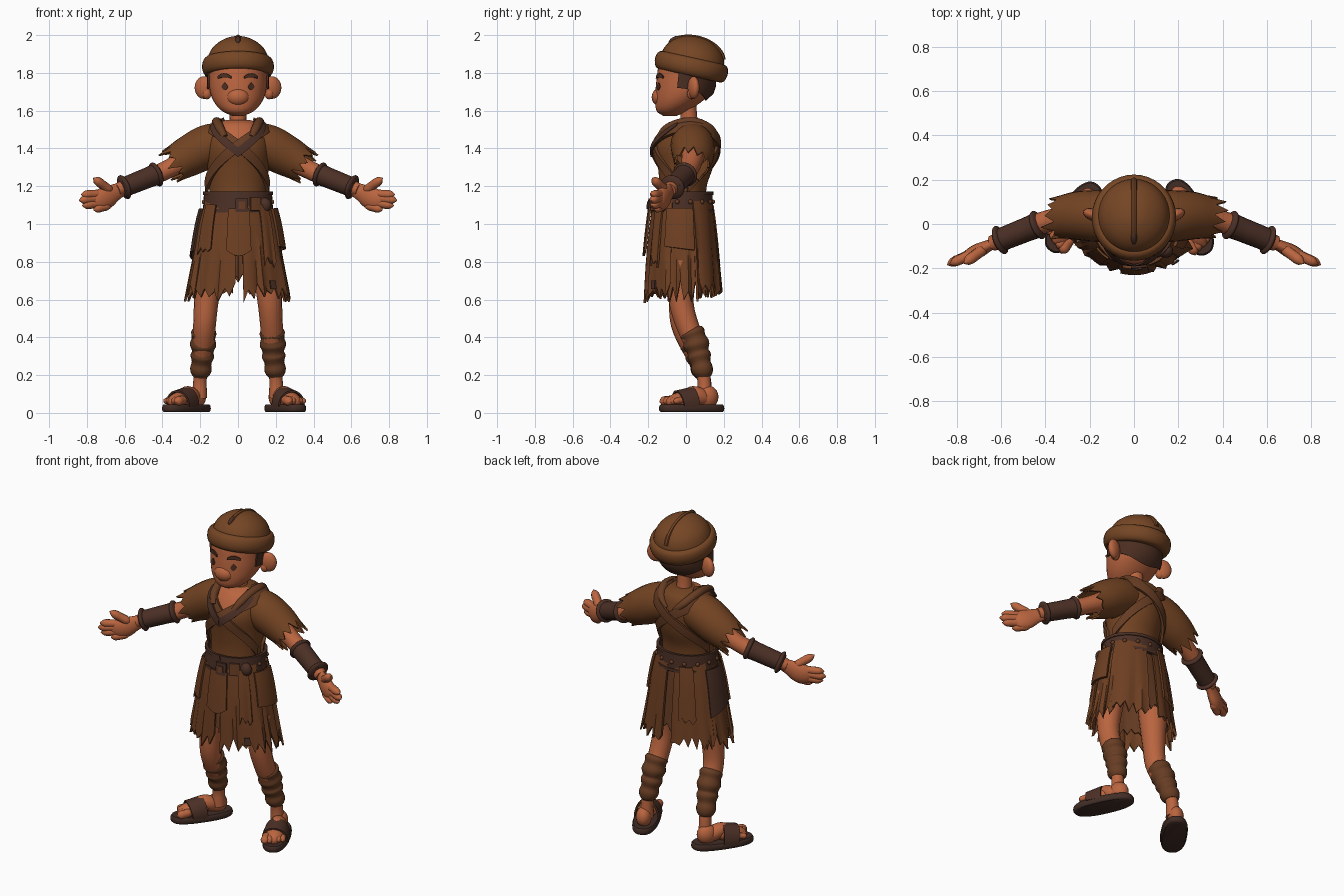
import bpy
import random
from math import sin, cos, pi, radians, copysign
from mathutils import Vector, Matrix

random.seed(4)
if "Cube" in bpy.data.objects:
    bpy.data.objects.remove(bpy.data.objects["Cube"])
parts = []


def material(name, *rgb):
    m = bpy.data.materials.new(name)
    m.use_nodes = True
    m.diffuse_color = (*rgb, 1)
    m.node_tree.nodes["Principled BSDF"].inputs["Base Color"].default_value = (*rgb, 1)
    return m


skin = material("skin", .49, .13, .05)
shirt_brown = material("shirt brown", .17, .056, .016)
skirt_brown = material("skirt brown", .155, .05, .016)
hat_brown = material("hat brown", .18, .061, .018)
strap_brown = material("strap brown", .135, .046, .017)
leather = material("dark leather", .071, .029, .019)
sole_dark = material("sole dark", .054, .026, .019)
hair_dark = material("hair dark", .07, .027, .015)


def make(name, verts, faces, mat, thick=0, matrix=None):
    mesh = bpy.data.meshes.new(name)
    mesh.from_pydata(verts, [], faces)
    mesh.materials.append(mat)
    obj = bpy.data.objects.new(name, mesh)
    bpy.context.collection.objects.link(obj)
    if matrix:
        obj.matrix_world = matrix
    if thick:
        mod = obj.modifiers.new("thickness", 'SOLIDIFY')
        mod.thickness, mod.offset = thick, 1
    parts.append(obj)
    return obj


def sample(table, key):
    """Smooth interpolation of table rows, whose first entry is the key."""
    last = len(table) - 1
    i = max([k for k in range(last) if table[k][0] <= key], default=0)
    p, q = table[i], table[i + 1]
    a, b = table[max(i - 1, 0)], table[min(i + 2, last)]
    h = q[0] - p[0]
    t = (key - p[0]) / h
    out = []
    for k in range(1, len(p)):
        m = (q[k] - a[k]) / (q[0] - a[0]) * h
        n = (b[k] - p[k]) / (b[0] - p[0]) * h
        d = q[k] - p[k]
        out.append(p[k] + t * (m + t * ((3 * d - 2 * m - n) + t * (m + n - 2 * d))))
    return out


def surf(table, deg, z, off=0, power=1):
    """Point on an oval body; angle zero is the front, positive turns to +x."""
    cy, rx, ry = sample(table, z)
    s, c = sin(radians(deg)), cos(radians(deg))
    s, c = copysign(abs(s) ** power, s), copysign(abs(c) ** power, c)
    return Vector(((rx + off) * s, cy - (ry + off) * c, z))


def loft(name, table, mat, steps=4, segs=36, power=1, matrix=None):
    keys = [a[0] + (b[0] - a[0]) * k / steps for a, b in zip(table, table[1:]) for k in range(steps)]
    keys.append(table[-1][0])
    verts = [surf(table, 360 * i / segs, z, 0, power) for z in keys for i in range(segs)]
    faces = [(r * segs + i, r * segs + (i + 1) % segs, (r + 1) * segs + (i + 1) % segs, (r + 1) * segs + i)
             for r in range(len(keys) - 1) for i in range(segs)]
    faces += [list(range(segs))[::-1], [len(verts) - segs + i for i in range(segs)]]
    return make(name, verts, faces, mat, 0, matrix)


def panel(name, table, a0, a1, top, bottom, off, mat, thick=.012, cols=12, rows=6, rag=0, matrix=None):
    """Cloth or leather sheet on an oval body; edges may be functions, rag tears and folds the hem."""
    verts = []
    for i in range(cols + 1):
        t = i / cols
        hi = top(t) if callable(top) else top
        lo = bottom(t) if callable(bottom) else bottom
        lo += rag * (random.random() if i % 2 else -random.random())
        fold = rag * random.uniform(-.2, .2)
        verts += [surf(table, a0 + (a1 - a0) * t, hi + (lo - hi) * j / rows, off + fold * j / rows)
                  for j in range(rows + 1)]
    n = rows + 1
    faces = [(i * n + j, i * n + j + 1, i * n + n + j + 1, i * n + n + j)
             for i in range(cols) for j in range(rows)]
    return make(name, verts, faces, mat, thick, matrix)


def tube(name, pts, mat, ref=(0, 0, 1), segs=16, flat=1, rag=0, matrix=None):
    """Round limb through (x, y, z, radius) points; rag tears the open far end."""
    table = [(i, *p) for i, p in enumerate(pts)]
    count = 4 * (len(pts) - 1)
    verts, faces = [], []
    for k in range(count + 1):
        x, y, z, r = sample(table, k / 4)
        t = (Vector(sample(table, k / 4 + .05)[:3]) - Vector(sample(table, k / 4 - .05)[:3])).normalized()
        u = t.cross(Vector(ref)).normalized()
        v = u.cross(t)
        for i in range(segs):
            a = 2 * pi * i / segs
            tear = rag * random.random() * (1 if i % 2 else -1) if k == count else 0
            verts.append(Vector((x, y, z)) + u * (r * flat * cos(a)) + v * (r * sin(a)) + t * tear)
    for k in range(count):
        for i in range(segs):
            j = (i + 1) % segs
            faces.append((k * segs + i, (k + 1) * segs + i, (k + 1) * segs + j, k * segs + j))
    if not rag:
        faces += [list(range(segs)), [count * segs + i for i in range(segs)][::-1]]
    return make(name, verts, faces, mat, .01 if rag else 0, matrix)


def spine(a, b, radii):
    a, b = Vector(a), Vector(b)
    return [(*a.lerp(b, i / (len(radii) - 1)), r) for i, r in enumerate(radii)]


def rod(name, a, b, r, mat, matrix=None):
    radii = [r * k for k in (.1, .75, 1, 1, 1, 1, .8, .1)]
    return tube(name, spine(a, b, radii), mat, (.1, .3, .9), 10, matrix=matrix)


def ball(name, loc, size, mat, rot=(0, 0, 0), matrix=Matrix()):
    dome = [(-cos(pi * k / 10), 0, sin(pi * k / 10), sin(pi * k / 10)) for k in range(11)]
    turn = Matrix.Rotation(rot[2], 4, 'Z') @ Matrix.Rotation(rot[1], 4, 'Y') @ Matrix.Rotation(rot[0], 4, 'X')
    return loft(name, dome, mat, 1, 18, 1, matrix @ Matrix.Translation(loc) @ turn @ Matrix.Diagonal((*size, 1)))


# Body outlines: height, centre y, half width, half depth
head_form = [(1.572, -.085, .03, .035), (1.595, -.075, .08, .078), (1.64, -.045, .123, .118), (1.7, -.012, .148, .15),
             (1.77, -.003, .153, .152), (1.85, .01, .15, .15), (1.92, .02, .1, .1)]
torso_form = [(1.08, -.02, .15, .125), (1.2, -.015, .153, .125), (1.3, -.003, .163, .145), (1.4, 0, .172, .158),
              (1.47, .012, .162, .143), (1.53, .022, .12, .108), (1.55, .02, .065, .065)]
skirt_form = [(.5, -.015, .288, .196), (.8, -.018, .232, .177), (1, -.018, .198, .157), (1.15, -.018, .158, .135)]
belt_form = [(1, -.02, .172, .15), (1.2, -.017, .16, .137)]

# Head, face and hair
loft("head", head_form, skin)
tube("neck", spine((0, .02, 1.48), (0, .01, 1.66), (.052, .044, .044)), skin, (0, 1, 0))
ball("nose", (0, -.132, 1.672), (.062, .05, .05), skin)
panel("hair", head_form, 76, 284, 1.88, lambda t: 1.72 - .062 * sin(pi * t) ** 2, .003, hair_dark, .009, 30)
for side, word in ((1, "left"), (-1, "right")):
    mid = 27 * side
    panel(word + "_eye", head_form, mid - 6.5, mid + 6.5, lambda t: 1.728 + .02 * sin(pi * t),
          lambda t: 1.724 - .016 * sin(pi * t), .001, hair_dark, .004, 8, 3)
    panel(word + "_eyebrow", head_form, mid - 15, mid + 14, lambda t: 1.782 + .016 * sin(pi * t),
          lambda t: 1.77 + .006 * sin(pi * t), .001, hair_dark, .008, 8, 2)
    ball(word + "_ear", (.18 * side, .04, 1.722), (.052, .028, .06), skin, (0, 0, .35 * side))
    ball(word + "_ear_lobe", (.165 * side, .03, 1.69), (.025, .024, .03), skin)

# Tilted cap with rolled brim, seam ridge and torn slit
tilt = Matrix.Translation((0, .028, 1.832)) @ Matrix.Rotation(radians(-12.5), 4, 'X')
cap_form = [(.03, 0, .165, .17), (.06, 0, .157, .165), (.095, 0, .139, .147), (.125, 0, .108, .117),
            (.148, 0, .068, .077), (.158, 0, .036, .042), (.162, 0, .005, .005)]
brim_form = [(-.048, 0, .16, .165), (-.042, 0, .176, .182), (-.01, 0, .19, .196), (.025, 0, .187, .194),
             (.045, 0, .174, .18), (.05, 0, .158, .162)]
loft("cap_dome", cap_form, hat_brown, matrix=tilt)
loft("cap_brim", brim_form, hat_brown, 2, matrix=tilt)
ridge = [(0, -.163 * cos(pi * k / 12), .043 + .112 * sin(pi * k / 12), .014) for k in range(3, 12)]
tube("cap_seam", ridge, hat_brown, (1, 0, 0), 8, matrix=tilt)
ball("cap_slit", (0, -.118, .118), (.014, .034, .018), hair_dark, (.75, 0, 0), tilt)

# Shirt with an open neck
shirt = loft("shirt", torso_form, shirt_brown, 6, 64)
shirt.data.materials.append(skin)
for face in shirt.data.polygons:
    c = face.center
    face.material_index = int(c.y < 0 and abs(c.x) < (c.z - 1.38) * .58)

# Crossed shoulder straps and collar
for side, word in ((1, "left"), (-1, "right")):
    def path(t):
        return 1.19 + .325 * sin(pi * t)
    first, final = (-80, 260) if side > 0 else (-260, 80)
    panel(word + "_shoulder_strap", torso_form, first, final, lambda t: path(t) + .034,
          lambda t: path(t) - .03, .006 + .004 * side, strap_brown, .016, 48, 3)
    ends = (0, 62) if side > 0 else (-62, 0)
    def edge(t):
        return 1.375 + .16 * (t if side > 0 else 1 - t)
    panel(word + "_collar", torso_form, *ends, lambda t: min(edge(t) + .03, 1.545),
          lambda t: edge(t) - .02, .02, leather, .012, 14, 3)
    tube(word + "_shoulder_roll", [(.07 * side, -.142, 1.458, .018), (.095 * side, -.1, 1.505, .024),
                                   (.11 * side, -.02, 1.535, .026), (.11 * side, .06, 1.535, .026),
                                   (.08 * side, .13, 1.5, .024), (.03 * side, .155, 1.45, .018)], strap_brown)

# Layered ragged skirt
panel("underskirt", skirt_form, 0, 360, 1.13, .72, -.016, strap_brown, .008, 60, 8, .03)
for name, a0, a1, low, off in (("front_right", -72, -3, .635, .004), ("front_left", 6, 70, .64, .006),
                               ("side_left", 56, 122, .64, -.004), ("side_right", -128, -62, .64, -.004),
                               ("back_left", 110, 172, .645, .006), ("back_right", 186, 246, .64, .004)):
    panel("skirt_" + name, skirt_form, a0, a1, 1.12, low, off, skirt_brown, .012, 11, 8, .06)
for name, a0, a1, low, off in (("strip_right", -58, -36, .86, .02), ("strip_left", 34, 52, .8, .02),
                               ("strip_back", 196, 220, .78, .018)):
    panel(name, skirt_form, a0, a1, 1.1, low, off, skirt_brown, .01, 5, 6, .03)
panel("front_flap", skirt_form, -14, 16, 1.08, lambda t: .86 - .03 * sin(pi * t), .026, skirt_brown, .012)
panel("left_hip_flap", skirt_form, 62, 108, 1.08, lambda t: .88 - .02 * t, .02, skirt_brown, .014)
panel("right_hip_patch", skirt_form, -118, -70, 1.08, lambda t: .8 + .06 * t, .02, leather, .01)
panel("hem_patch", skirt_form, 38, 46, .7, .655, .02, leather, .008, 3, 2)

# Belt with rims, studs, buckle and pouch
panel("belt", belt_form, 0, 360, 1.165, 1.065, .002, leather, .016, 48, 3)
for height in (1.17, 1.078):
    panel("belt_rim", belt_form, 0, 360, height, height - .018, .006, leather, .017, 48, 1)
for k in range(9):
    ball("belt_stud", surf(belt_form, 80 + 25 * k, 1.117, .018), (.012, .012, .012), strap_brown)
panel("buckle", belt_form, -4, 15, 1.135, 1.062, .024, leather, .016, 4, 2)
panel("buckle_centre", belt_form, 1, 10, 1.118, 1.08, .04, strap_brown, .006, 4, 2)
ball("belt_pouch", surf(belt_form, 50, 1.1, .018), (.036, .03, .04), leather)
panel("belt_end", belt_form, 20, 38, 1.14, 1.07, .022, strap_brown, .014, 4, 2)

for side, word in ((1, "left"), (-1, "right")):
    def flip(points):
        return [(p[0] * side, *p[1:]) for p in points]

    # Sleeve, arm and wrist guard
    tube(word + "_sleeve", flip([(.08, .03, 1.43, .1), (.16, .035, 1.41, .106), (.25, .038, 1.365, .1),
                                 (.34, .03, 1.315, .084)]), shirt_brown, segs=22, rag=.05)
    tube(word + "_arm", flip([(.22, .04, 1.37, .064), (.36, .02, 1.295, .05), (.46, -.012, 1.25, .05),
                              (.56, -.055, 1.212, .044), (.64, -.088, 1.18, .035)]), skin)
    tube(word + "_wrist_guard", flip(spine((.43, -.003, 1.264), (.615, -.077, 1.19), (.058, .055, .054, .053, .052))),
         leather, segs=20)
    for a, b in (((.418, .002, 1.269), (.45, -.011, 1.256)), ((.588, -.066, 1.201), (.618, -.078, 1.189))):
        tube(word + "_guard_rim", flip(spine(a, b, (.045, .065, .065, .045))), leather, segs=20)

    # Open hand
    palm = [(.6, -.072, 1.19, .033), (.65, -.095, 1.167, .046), (.7, -.12, 1.138, .06),
            (.74, -.14, 1.127, .054), (.77, -.154, 1.123, .03)]
    tube(word + "_palm", flip(palm), skin, flat=.55)
    digits = (((.66, -.1, 1.165), (.765, -.178, 1.243), .025), ((.71, -.125, 1.16), (.83, -.182, 1.155), .023),
              ((.71, -.125, 1.14), (.842, -.184, 1.125), .024), ((.7, -.12, 1.115), (.825, -.18, 1.097), .023),
              ((.67, -.11, 1.1), (.765, -.165, 1.075), .022))
    for a, b, r in digits:
        rod(word + "_finger", *flip([a, b]), r, skin)

    # Leg and bunched leg wrap, the right knee a little further forward
    bend = 0 if side > 0 else -.025
    tube(word + "_leg", flip([(.155, -.02, .8, .085), (.168, -.026, .6, .066), (.177, .005 + bend, .47, .06),
                              (.185, .055 + bend, .35, .056), (.2, .092, .2, .036), (.203, .1, .08, .04)]),
         skin, (0, 1, 0))
    wrap = [(.18, .025, .44, .05), (.181, .032, .425, .067), (.183, .043, .395, .062), (.185, .055, .36, .07),
            (.187, .063, .325, .057), (.189, .07, .3, .063), (.193, .078, .265, .052), (.196, .085, .235, .057),
            (.198, .09, .21, .052), (.199, .092, .19, .038)]
    tube(word + "_leg_wrap", flip([(x, y + bend * (z - .19) * 4, z, r) for x, y, z, r in wrap]),
         strap_brown, (0, 1, 0), 20)

    # Sandal and foot, turned outward
    spread, turn = (.25, 25) if side > 0 else (-.273, -35)
    place = Matrix.Translation((spread, .03, 0)) @ Matrix.Rotation(radians(turn), 4, 'Z')
    sole = [(.004, 0, .066, .174), (.012, 0, .073, .183), (.035, 0, .073, .183), (.044, 0, .068, .177)]
    loft(word + "_sole", sole, sole_dark, 2, 40, .8, place)
    ball(word + "_foot", (0, -.045, .07), (.057, .105, .045), skin, (.15, 0, 0), place)
    ball(word + "_heel", (0, .095, .085), (.046, .058, .06), skin, matrix=place)
    ball(word + "_instep", (0, .04, .09), (.046, .08, .045), skin, (-.4, 0, 0), place)
    for k in range(5):
        x = side * (.025 * k - .047)
        rod(word + "_toe", (x * .9, -.07, .07), (x, -.166 + .009 * k, .06), .025 - .002 * k, skin, place)
    arch = [(-.14, -.045, .062, .055), (-.05, -.045, .066, .072), (.06, -.045, .06, .098)]
    lying = place @ Matrix.Rotation(radians(-90), 4, 'X')
    panel(word + "_sandal_strap", arch, -100, 100, lambda t: .015 - .01 * sin(pi * t),
          lambda t: -.075 - .015 * sin(pi * t), 0, leather, .01, 18, 4, matrix=lying)

# Apply thickness and shade
bpy.ops.object.select_all(action='DESELECT')
for obj in parts:
    obj.select_set(True)
bpy.context.view_layer.objects.active = parts[0]
bpy.ops.object.convert(target='MESH')
bpy.ops.object.shade_smooth_by_angle(angle=radians(42))
